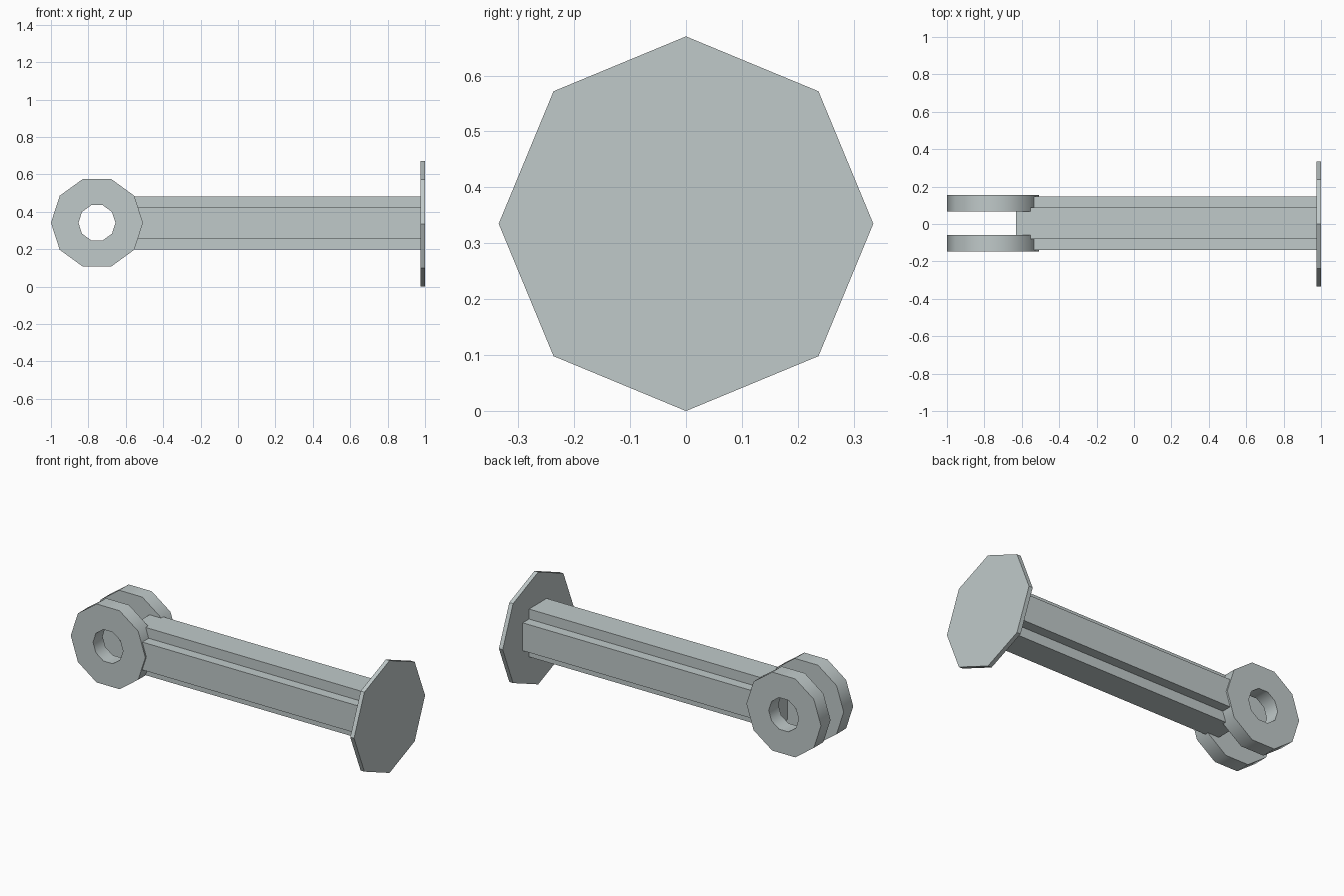
import bpy, bmesh, math
from mathutils import Vector

if "Cube" in bpy.data.objects:
    bpy.data.objects.remove(bpy.data.objects["Cube"])

grey = bpy.data.materials.new("light_grey_metal")
grey.diffuse_color = (0.53, 0.59, 0.59, 1)
grey.use_nodes = True
grey.node_tree.nodes["Principled BSDF"].inputs["Base Color"].default_value = grey.diffuse_color

def prism(name, loops, axis, smooth=False):
    """Extrude a closed outline (optionally with an equal-count hole) along axis."""
    bm = bmesh.new()
    outer = [bm.verts.new(p) for p in loops[0]]
    if len(loops) == 1:
        faces = [bm.faces.new(outer)]
    else:
        inner = [bm.verts.new(p) for p in loops[1]]
        n = len(outer)
        faces = [bm.faces.new((outer[i], outer[(i + 1) % n], inner[(i + 1) % n], inner[i]))
                 for i in range(n)]
    ext = bmesh.ops.extrude_face_region(bm, geom=faces, use_keep_orig=True)
    bmesh.ops.translate(bm, vec=Vector(axis),
                        verts=[v for v in ext["geom"] if isinstance(v, bmesh.types.BMVert)])
    bmesh.ops.recalc_face_normals(bm, faces=bm.faces)
    mesh = bpy.data.meshes.new(name)
    bm.to_mesh(mesh)
    bm.free()
    mesh.materials.append(grey)
    ob = bpy.data.objects.new(name, mesh)
    bpy.context.collection.objects.link(ob)
    if smooth:
        bpy.ops.object.select_all(action='DESELECT')
        ob.select_set(True)
        bpy.context.view_layer.objects.active = ob
        bpy.ops.object.shade_smooth_by_angle(angle=math.radians(40))
    return ob

def polygon(r, n):
    return [(r * math.cos(2 * math.pi * i / n), r * math.sin(2 * math.pi * i / n)) for i in range(n)]

# Octagonal end plate
prism("end_plate", [[(0.975, a, 0.335 + b) for a, b in polygon(0.335, 8)]], (0.025, 0, 0))

# Rod with notched corners
cy, cz, w, h = 0.004, 0.34, 0.1425, 0.083
section = [(w, -h), (w, h), (h, h), (h, w), (-h, w), (-h, h),
           (-w, h), (-w, -h), (-h, -h), (-h, -w), (h, -w), (h, -h)]
prism("rod", [[(-0.63, cy + a, cz + b) for a, b in section]], (1.61, 0, 0))

# Pair of ten-sided clevis rings
for name, y in (("front_ring", -0.148), ("back_ring", 0.066)):
    loops = [[(-0.754 + a, y, 0.341 + b) for a, b in polygon(r, 10)] for r in (0.246, 0.099)]
    prism(name, loops, (0, 0.09, 0), smooth=True)
